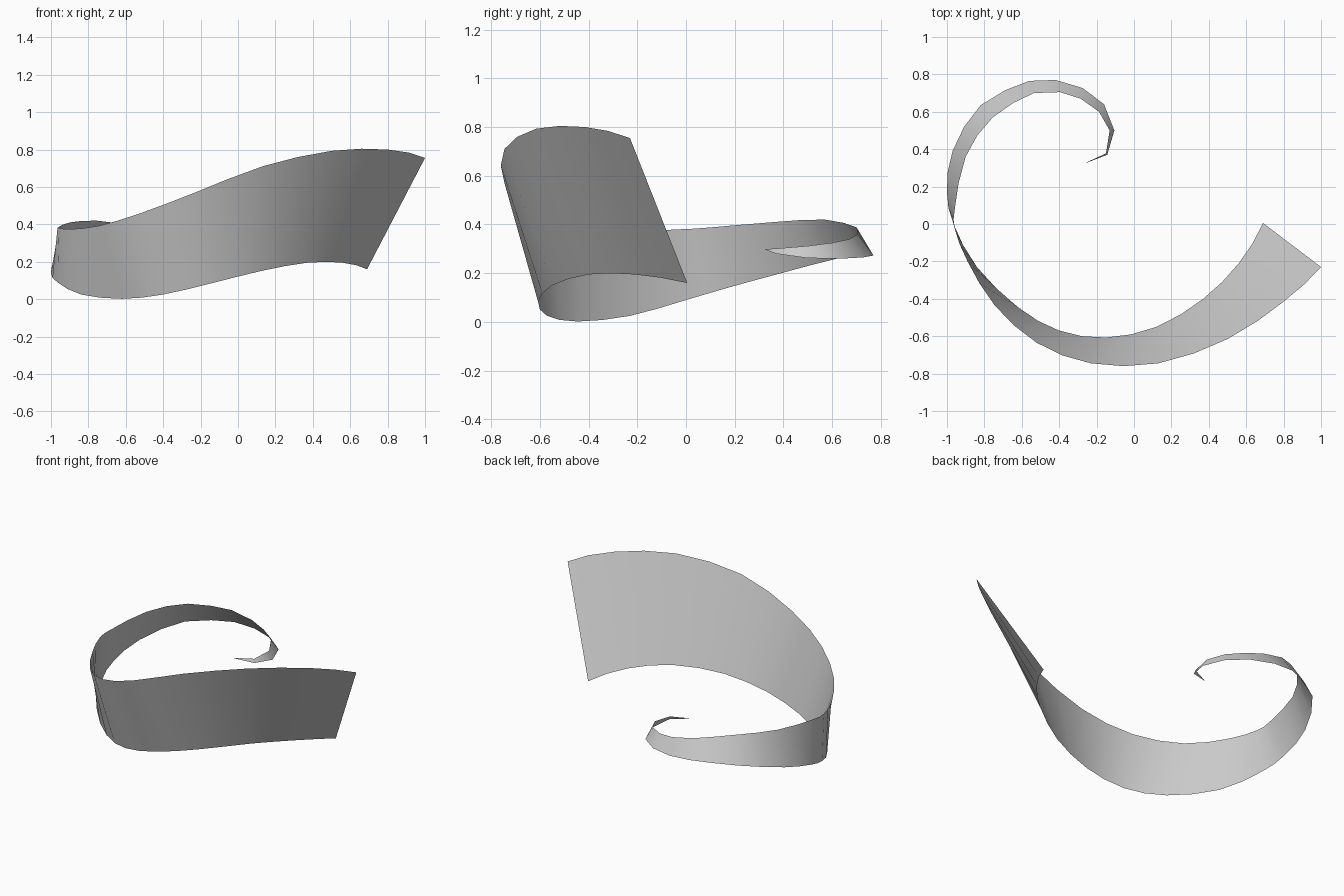
import bpy
from mathutils import Vector

# Cross-sections of the curling ribbon: lower edge xyz, upper edge xyz
stations = [
    (.69, .005, .16, 1, -.23, .755),
    (.56, -.21, .195, .80, -.415, .80),
    (.37, -.40, .195, .50, -.615, .793),
    (.12, -.55, .15, .13, -.745, .71),
    (-.15, -.607, .083, -.23, -.745, .57),
    (-.40, -.57, .025, -.52, -.635, .46),
    (-.62, -.445, .002, -.745, -.435, .392),
    (-.84, -.23, .025, -.89, -.20, .375),
    (-.965, 0, .09, -.957, -.03, .38),
    (-1, .17, .14, -.957, .09, .387),
    (-.97, .39, .20, -.90, .36, .41),
    (-.82, .635, .264, -.755, .57, .42),
    (-.56, .765, .28, -.535, .70, .388),
    (-.42, .77, .273, -.395, .705, .36),
    (-.275, .727, .265, -.285, .67, .34),
    (-.16, .64, .26, -.187, .60, .325),
    (-.105, .50, .262, -.13, .50, .312),
    (-.143, .37, .28, -.15, .378, .302),
    (-.26, .325, .297, -.26, .326, .299),
]


def smooth_path(pts, dense_until):
    """Catmull-Rom through pts, with one extra point on the long spans."""
    out = []
    for i in range(len(pts) - 1):
        a, b = pts[i], pts[i + 1]
        before = pts[i - 1] if i else a * 3 - b * 3 + pts[2]
        after = pts[i + 2] if i + 2 < len(pts) else b * 2 - a
        out.append(a)
        if i < dense_until:
            out.append((a + b) * 9 / 16 - (before + after) / 16)
    out.append(pts[-1])
    return out


lower = smooth_path([Vector(s[:3]) for s in stations], 12)
upper = smooth_path([Vector(s[3:]) for s in stations], 12)

# Single-sided ribbon, one quad wide
n = len(lower)
faces = [(i, i + 1, n + i + 1, n + i) for i in range(n - 1)]
mesh = bpy.data.meshes.new("curled_ribbon")
mesh.from_pydata(lower + upper, [], faces)
mesh.shade_smooth()
ribbon = bpy.data.objects.new("curled_ribbon", mesh)
bpy.context.collection.objects.link(ribbon)
